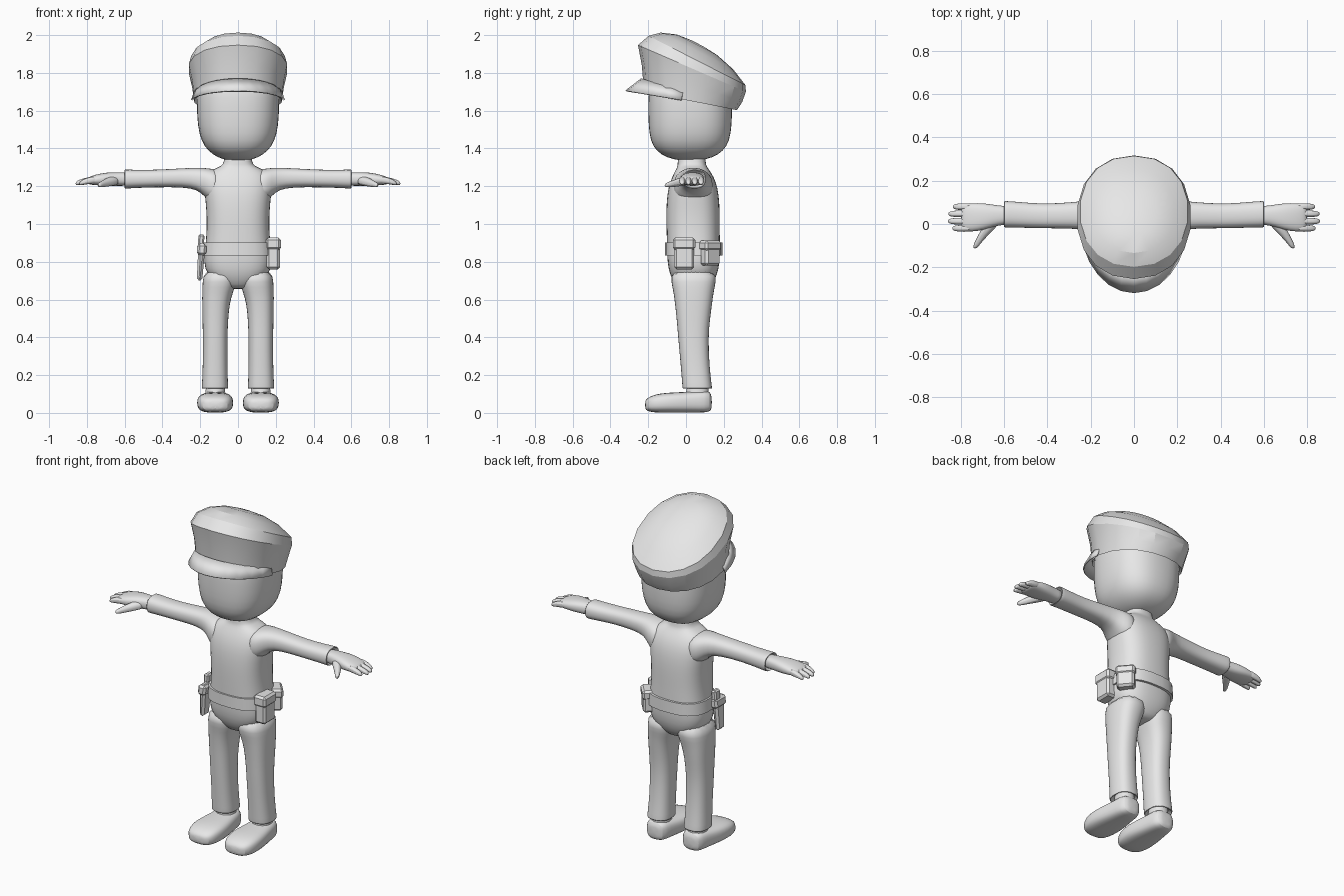
import bpy, bmesh, math
from mathutils import Matrix, Vector

grey = bpy.data.materials.new("plain grey")
grey.diffuse_color = (0.8, 0.8, 0.8, 1)


def finish(name, bm, angle=40, mirror=False, subsurf=0):
    bmesh.ops.recalc_face_normals(bm, faces=bm.faces[:])
    me = bpy.data.meshes.new(name)
    bm.to_mesh(me)
    bm.free()
    me.materials.append(grey)
    ob = bpy.data.objects.new(name, me)
    bpy.context.collection.objects.link(ob)
    if mirror:
        ob.modifiers.new("mirror", 'MIRROR').use_mirror_merge = False
    if subsurf:
        m = ob.modifiers.new("smooth", 'SUBSURF')
        m.levels = m.render_levels = subsurf
    bpy.ops.object.select_all(action='DESELECT')
    ob.select_set(True)
    bpy.context.view_layer.objects.active = ob
    bpy.ops.object.shade_smooth_by_angle(angle=math.radians(angle))
    return ob


def sup(a, n):
    """Point on a unit rounded-square curve."""
    c, s = math.cos(a), math.sin(a)
    f = lambda v: math.copysign(abs(v) ** (2 / n), v)
    return f(c), f(s)


def bridge(bm, loops):
    for a, b in zip(loops, loops[1:]):
        k = len(a)
        for i in range(k):
            bm.faces.new((a[i], a[(i + 1) % k], b[(i + 1) % k], b[i]))


def loft(name, axis, rings, n=2.4, segs=16, subsurf=1, **kw):
    """Rings are (position on axis, centre 1, centre 2, radius 1, radius 2)."""
    bm = bmesh.new()
    u, v = [i for i in range(3) if i != axis]
    loops = []
    for t, c1, c2, r1, r2 in rings:
        loop = []
        for i in range(segs):
            p, q = sup(2 * math.pi * (i + .5) / segs, n)
            co = [0, 0, 0]
            co[axis], co[u], co[v] = t, c1 + r1 * p, c2 + r2 * q
            loop.append(bm.verts.new(co))
        loops.append(loop)
    bridge(bm, loops)
    bm.faces.new(loops[0])
    bm.faces.new(loops[-1])
    return finish(name, bm, subsurf=subsurf, **kw)


def box(name, loc, size, turn=0, tilt=0, taper=1, bevel=.012):
    bm = bmesh.new()
    bmesh.ops.create_cube(bm, size=1)
    for v in bm.verts:
        k = taper if v.co.z < 0 else 1
        v.co = Vector((v.co.x * size[0] * k, v.co.y * size[1] * k, v.co.z * size[2]))
    bmesh.ops.bevel(bm, geom=bm.edges[:], offset=bevel, segments=1, affect='EDGES')
    bm.transform(Matrix.Translation(loc) @ Matrix.Rotation(math.radians(turn), 4, 'Z')
                 @ Matrix.Rotation(math.radians(tilt), 4, 'Y'))
    return finish(name, bm, angle=30)


# Head
loft("head", 2, [
    (1.335, 0, .02, .05, .05), (1.35, 0, .02, .105, .12), (1.385, 0, .02, .16, .18),
    (1.44, 0, .021, .198, .212), (1.52, 0, .022, .216, .223), (1.62, 0, .022, .221, .225),
    (1.72, 0, .022, .221, .223), (1.79, 0, .03, .20, .20), (1.82, 0, .04, .12, .12)], n=2.5, segs=20)

# Torso with hips and neck
loft("torso", 2, [
    (.655, 0, .04, .05, .07), (.675, 0, .04, .10, .095), (.73, 0, .04, .168, .128),
    (.80, 0, .04, .184, .14), (.87, 0, .04, .176, .142), (.95, 0, .038, .168, .142),
    (1.03, 0, .037, .167, .143), (1.11, 0, .037, .172, .142), (1.19, 0, .037, .182, .133),
    (1.25, 0, .037, .178, .112), (1.288, 0, .034, .14, .088), (1.305, 0, .032, .09, .078),
    (1.325, 0, .03, .074, .074), (1.38, 0, .03, .074, .074)], n=2.6, segs=20)

# Trouser legs with open hems
loft("trouser_leg", 2, [
    (.76, .095, .04, .088, .125), (.69, .097, .04, .092, .12), (.64, .108, .04, .083, .108),
    (.58, .117, .04, .074, .10), (.50, .12, .039, .069, .09), (.40, .121, .038, .066, .081),
    (.25, .121, .048, .066, .077), (.15, .122, .058, .07, .079), (.128, .122, .06, .071, .08),
    (.126, .122, .06, .066, .075), (.15, .122, .06, .056, .064)], n=2.5, mirror=True)

# Shoes: rounded foot plus ankle
loft("shoe", 1, [
    (-.217, .12, .042, .035, .02), (-.205, .121, .044, .07, .036), (-.165, .122, .05, .092, .049),
    (-.10, .121, .054, .099, .054), (-.03, .12, .055, .092, .055), (.04, .12, .058, .078, .057),
    (.10, .12, .06, .07, .059), (.128, .12, .06, .055, .053), (.137, .12, .055, .03, .03)],
    n=3, mirror=True)
loft("ankle", 2, [
    (.05, .12, .055, .062, .075), (.10, .12, .06, .055, .064), (.13, .12, .062, .05, .056),
    (.20, .12, .062, .05, .056)], n=2.2, mirror=True)

# Sleeves with flared shoulders and open cuffs
loft("sleeve", 0, [
    (.08, .038, 1.20, .105, .085), (.14, .038, 1.20, .108, .094), (.178, .039, 1.222, .088, .076),
    (.215, .04, 1.24, .069, .059), (.29, .04, 1.245, .061, .051), (.42, .036, 1.241, .057, .047),
    (.52, .042, 1.239, .060, .048), (.585, .045, 1.238, .062, .051), (.6, .045, 1.238, .062, .051),
    (.602, .045, 1.238, .056, .046), (.57, .045, 1.238, .045, .038)], n=2.5, mirror=True)

# Hands
loft("palm", 0, [
    (.56, .04, 1.238, .043, .036), (.61, .04, 1.238, .044, .036), (.65, .038, 1.238, .052, .037),
    (.70, .034, 1.237, .064, .036), (.75, .03, 1.234, .067, .029), (.785, .03, 1.23, .063, .022),
    (.80, .03, 1.228, .05, .014)], n=2.6, mirror=True)
for i, (y, tip) in enumerate([(.08, .838), (.047, .858), (.013, .86), (-.02, .84)]):
    loft(f"finger_{i + 1}", 0, [
        (.74, y, 1.236, .017, .022), (.79, y, 1.23, .018, .02), (tip - .025, y, 1.223, .016, .016),
        (tip - .006, y, 1.216, .012, .012), (tip, y, 1.214, .005, .005)], n=2.2, segs=8, mirror=True)
loft("thumb", 1, [
    (.02, .645, 1.232, .035, .028), (-.02, .672, 1.226, .034, .026), (-.055, .70, 1.217, .024, .022),
    (-.085, .721, 1.21, .018, .017), (-.105, .732, 1.206, .013, .013), (-.113, .735, 1.205, .006, .006)],
    n=2.2, segs=8, mirror=True)

# Belt with buckle-free flat band
loft("belt", 2, [
    (.832, 0, .041, .165, .135), (.832, 0, .041, .188, .152), (.903, 0, .041, .182, .152),
    (.903, 0, .041, .16, .135)], n=2.6, segs=24, subsurf=0)

# Belt pouches with lids
box("side_pouch", (.187, -.01, .835), (.07, .105, .15))
box("side_pouch_lid", (.187, -.01, .895), (.08, .118, .065))
box("rear_pouch", (.165, .128, .84), (.06, .10, .12), turn=40)
box("rear_pouch_lid", (.165, .128, .885), (.07, .11, .055), turn=40)

# Holster and grip
box("holster", (-.197, -.03, .80), (.038, .085, .20), tilt=4, taper=.75)
box("holster_flap", (-.192, -.03, .865), (.05, .10, .06), tilt=4)
box("pistol_grip", (-.195, -.005, .915), (.032, .05, .06), tilt=4, bevel=.008)

# Cap: tilted rings (front y, front z, back y, back z, half width, bulge)
K = 18
rings = [(-.20, 1.72, .25, 1.63, .215, 0), (-.222, 1.70, .27, 1.603, .234, 0),
         (-.234, 1.84, .297, 1.645, .246, 0), (-.254, 1.947, .317, 1.70, .264, 0),
         (-.198, 1.996, .315, 1.735, .25, 0)]
for s, h in ((.75, .05), (.42, .083), (.12, .092)):
    yf, zf, yb, zb, w, _ = rings[4]
    ym, zm = (yf + yb) / 2, (zf + zb) / 2
    rings.append((ym + (yf - ym) * s, zm + (zf - zm) * s, ym + (yb - ym) * s, zm + (zb - zm) * s, w * s, h))
bm = bmesh.new()
loops = []
for yf, zf, yb, zb, w, h in rings:
    loop = []
    for i in range(K):
        q, p = sup(2 * math.pi * i / K, 2.2)
        t = (1 - q) / 2
        loop.append(bm.verts.new((w * p, yf + (yb - yf) * t, zf + (zb - zf) * t + h)))
    loops.append(loop)
bridge(bm, loops)
bm.faces.new(loops[0])
bm.faces.new(loops[-1])
finish("cap", bm, angle=22)

# Visor: sloping crescent under the cap band
bm = bmesh.new()
rows = []
for i in range(13):
    a = math.radians(-84 + 14 * i)
    c, s = math.cos(a), math.sin(a)
    yo = .01 - .327 * c
    outer = (.246 * s, yo, 1.705 - .17 * (yo + .317))
    inner = (.232 * s, .01 - .245 * c, 1.69 + .078 * max(c, 0))
    rows.append((bm.verts.new(inner), bm.verts.new(outer)))
for a, b in zip(rows, rows[1:]):
    bm.faces.new((a[0], a[1], b[1], b[0]))
visor = finish("visor", bm, angle=30)
sol = visor.modifiers.new("thickness", 'SOLIDIFY')
sol.thickness = .008
sol.offset = 0
